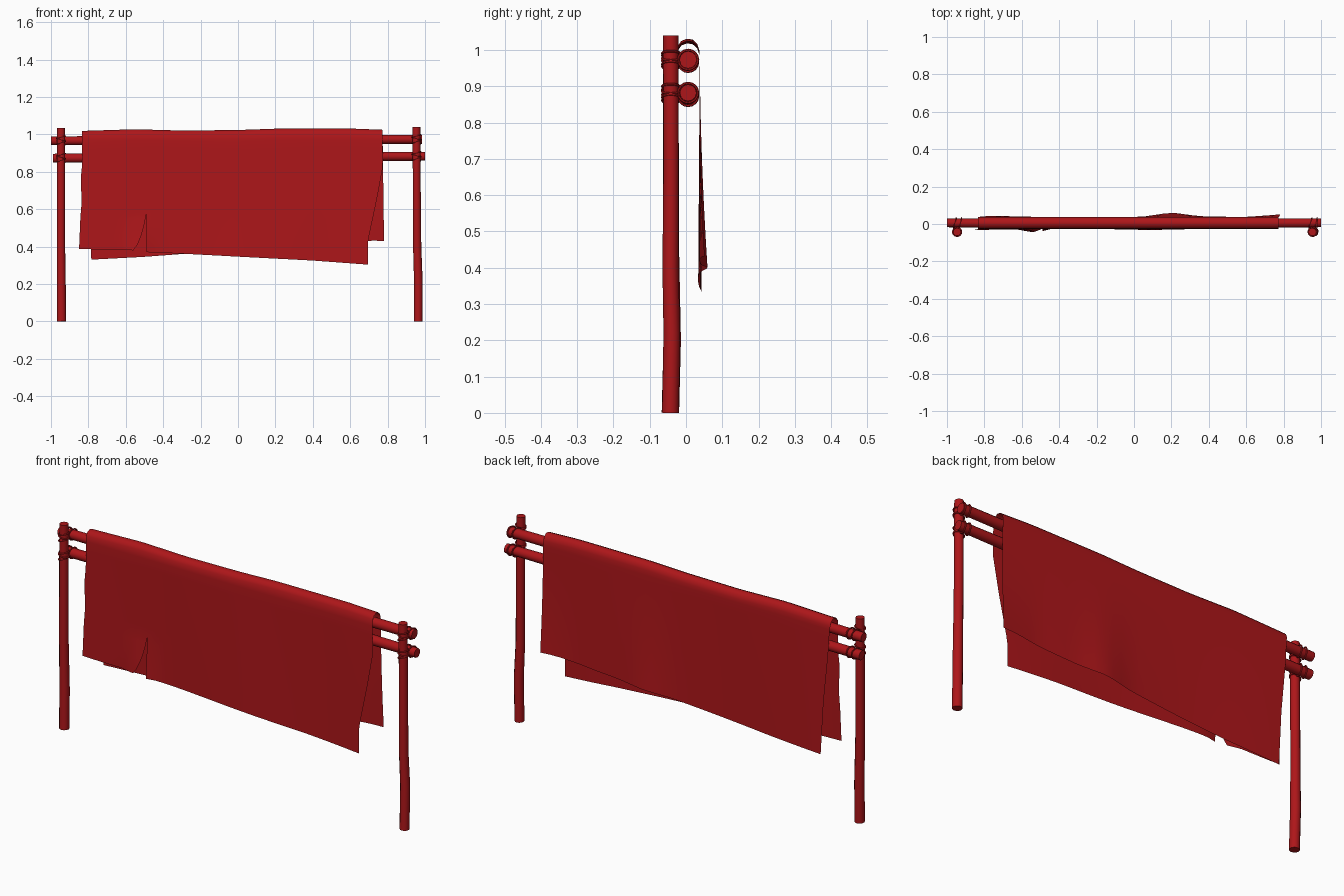
import bpy, bmesh, math
from mathutils import Vector

if "Cube" in bpy.data.objects:
    bpy.data.objects.remove(bpy.data.objects["Cube"])

red = bpy.data.materials.new("red")
red.diffuse_color = (0.42, 0.008, 0.01, 1)
red.use_nodes = True
red.node_tree.nodes["Principled BSDF"].inputs["Base Color"].default_value = red.diffuse_color


def finish(name, bm, angle=50):
    me = bpy.data.meshes.new(name)
    bm.to_mesh(me)
    bm.free()
    ob = bpy.data.objects.new(name, me)
    bpy.context.collection.objects.link(ob)
    me.materials.append(red)
    bpy.ops.object.select_all(action='DESELECT')
    ob.select_set(True)
    bpy.context.view_layer.objects.active = ob
    bpy.ops.object.shade_smooth_by_angle(angle=math.radians(angle))
    return ob


def interp(table, t):
    # piecewise linear lookup in (key, value) pairs sorted by key
    if t <= table[0][0]:
        return table[0][1]
    for (a, va), (b, vb) in zip(table, table[1:]):
        if t <= b:
            return va + (vb - va) * (t - a) / (b - a)
    return table[-1][1]


def tube(bm, path, radii, sides, closed=False):
    # sweep a circle along a path
    pts = [Vector(p) for p in path]
    n = len(pts)
    rings = []
    for i, p in enumerate(pts):
        if closed:
            d = pts[(i + 1) % n] - pts[i - 1]
        else:
            d = pts[min(i + 1, n - 1)] - pts[max(i - 1, 0)]
        d.normalize()
        ref = Vector((0, 1, 0)) if abs(d.y) < 0.8 else Vector((1, 0, 0))
        if closed:
            ref = (pts[0] - pts[n // 4]).cross(pts[0] - pts[n // 2]).normalized()
        u = d.cross(ref).normalized()
        v = d.cross(u)
        rings.append([bm.verts.new(p + radii[i] * (u * math.cos(a) + v * math.sin(a)))
                      for a in (2 * math.pi * k / sides for k in range(sides))])
    for i in range(n if closed else n - 1):
        a, b = rings[i], rings[(i + 1) % n]
        for k in range(sides):
            m = (k + 1) % sides
            bm.faces.new((a[k], a[m], b[m], b[k]))
    if not closed:
        bm.faces.new(rings[0])
        bm.faces.new(rings[-1])
    bmesh.ops.recalc_face_normals(bm, faces=bm.faces)


def pole(name, path, radii):
    bm = bmesh.new()
    tube(bm, path, radii, 12)
    finish(name, bm)


# upright posts, slightly crooked
pole("left_post", [(-.943, -.043, 0), (-.945, -.038, .2), (-.947, -.041, .45),
                   (-.946, -.042, .75), (-.946, -.042, 1.035)],
     [.024, .024, .022, .022, .021])
pole("right_post", [(.963, -.043, 0), (.964, -.039, .22), (.958, -.043, .4),
                    (.956, -.041, .7), (.954, -.042, 1.04)],
     [.023, .023, .022, .021, .021])

# horizontal rails
pole("upper_rail", [(-1, .006, .965), (-.5, .004, .968), (0, .007, .972),
                    (.5, .005, .972), (.985, .006, .973)],
     [.023, .026, .027, .026, .024])
pole("lower_rail", [(-.99, .006, .872), (-.4, .004, .876), (.1, .007, .878),
                    (.6, .005, .882), (1, .006, .882)],
     [.024, .025, .025, .026, .023])

# rope lashings at the four crossings: turns round the post and round the rail
for side, px in (("left", -.946), ("right", .955)):
    for level, z in (("upper", .967 if px < 0 else .973), ("lower", .873 if px < 0 else .882)):
        bm = bmesh.new()
        for k, off in enumerate((-.012, .004, .018)):
            tilt = (.008, -.006, .006)[k]
            angs = [2 * math.pi * i / 16 for i in range(16)]
            tube(bm, [(px + .024 * math.cos(a), -.042 + .024 * math.sin(a),
                       z + off + tilt * math.cos(a)) for a in angs], [.0035] * 16, 6, True)
            if k != 1:
                tube(bm, [(px + off + tilt * math.cos(a), .006 + .027 * math.cos(a),
                           z + .027 * math.sin(a)) for a in angs], [.0035] * 16, 6, True)
        finish(f"{side}_{level}_lashing", bm)

# draped cloth: outlines read as x by height and hem height by x
FRONT_LEFT = [(.38, -.85), (.55, -.843), (.65, -.835), (.75, -.842), (.85, -.832), (1.02, -.835)]
FRONT_RIGHT = [(.3, .695), (.43, .695), (.65, .742), (.83, .775), (1.02, .772)]
BACK_LEFT = [(.33, -.785), (.6, -.80), (.85, -.825), (1.02, -.835)]
BACK_RIGHT = [(.43, .78), (.8, .775), (1.02, .772)]
SLIT_EDGE = [(.38, -.56), (.41, -.537), (.45, -.52), (.5, -.505), (.575, -.49)]
HEM_LEFT = [(-.85, .387), (-.56, .38)]
HEM_RIGHT = [(-.49, .37), (-.3, .362), (0, .346), (.4, .325), (.7, .303)]
HEM_BACK = [(-.785, .33), (-.5, .345), (-.3, .36), (.2, .40), (.5, .415), (.7, .432), (.78, .43)]
TOP = [(-.84, 1.018), (-.55, 1.027), (-.3, 1.02), (0, 1.023), (.2, 1.03), (.6, 1.031), (.78, 1.024)]
SLIT_X, SLIT_Z, SHOULDER = -.49, .575, .97
ROWS = 14


def front_y(x, z):
    drop = (SHOULDER - z) / .6
    y = -.027 - .004 * math.sin(7 * x + 1) * drop
    # curl at the torn corner
    return y - .022 * max(0, 1 - abs(x + .53) / .1) * max(0, (SLIT_Z - z) / .2)


def back_y(x, z):
    drop = max(0, (SHOULDER - z) / .55)
    bump = max(0, 1 - abs(x - .2) / .15) + max(0, 1 - abs(x - .78) / .2)
    return .038 + .004 * math.sin(6 * x) * drop + .018 * bump * drop ** 2


def grid(bm, columns):
    cols = [[bm.verts.new(p) for p in c] for c in columns]
    for a, b in zip(cols, cols[1:]):
        for i in range(len(a) - 1):
            bm.faces.new((a[i], b[i], b[i + 1], a[i + 1]))


def front_sheet(left, right, hem, n):
    # front panel piece between two side outlines, split at the slit top
    out = []
    for i in range(n + 1):
        t = i / n
        xh = left(.38) * (1 - t) + right(.31) * t
        h = interp(hem, xh)
        levels = [h + (SLIT_Z - h) * k / 7 for k in range(7)]
        levels += [SLIT_Z + (SHOULDER - SLIT_Z) * k / 8 for k in range(9)]
        col = []
        for z in levels:
            x = left(z) * (1 - t) + right(z) * t
            col.append((x, front_y(x, z), z))
        out.append(col)
    return out


bm = bmesh.new()
n_left, n_right = 8, 24
left_piece = front_sheet(lambda z: interp(FRONT_LEFT, z), lambda z: interp(SLIT_EDGE, z), HEM_LEFT, n_left)
right_piece = front_sheet(lambda z: SLIT_X, lambda z: interp(FRONT_RIGHT, z), HEM_RIGHT, n_right)
grid(bm, left_piece)
grid(bm, right_piece)

# fold over the rail and back panel, sharing the front panel's columns
rear = []
for col in left_piece + right_piece[1:]:
    x0, y0, z0 = col[-1]
    t = (x0 + .835) / (.772 + .835)
    top = interp(TOP, x0)
    line = [col[-1], (x0, -.024, top - .022), (x0, -.013, top - .006), (x0, .002, top),
            (x0, .018, top - .002), (x0, .031, top - .014), (x0, .037, top - .032)]
    xh = -.785 * (1 - t) + .78 * t
    h = interp(HEM_BACK, xh)
    for k in range(ROWS + 1):
        z = SHOULDER + (h - SHOULDER) * k / ROWS
        x = interp(BACK_LEFT, z) * (1 - t) + interp(BACK_RIGHT, z) * t
        line.append((x, back_y(x, z), z))
    rear.append(line)
grid(bm, rear)
bmesh.ops.remove_doubles(bm, verts=bm.verts, dist=.0004)
finish("draped_cloth", bm, 60)
